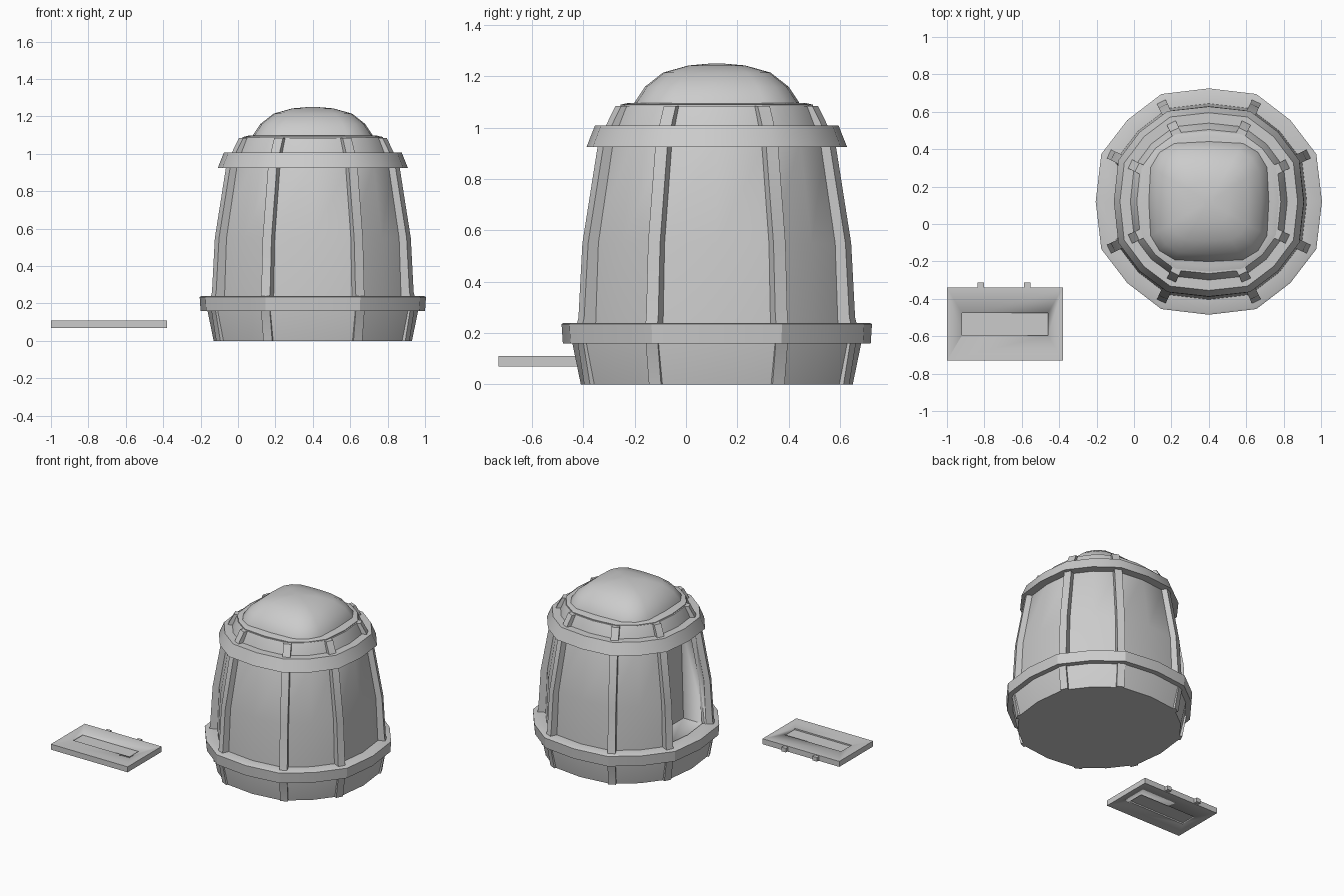
import bpy, bmesh, math
from mathutils import Vector

if "Cube" in bpy.data.objects:
    bpy.data.objects.remove(bpy.data.objects["Cube"])

CX, CY = 0.40, 0.12          # pod centre
ROUND = ((1, 0), (0.95, 0.42), (0.72, 0.72))    # one eighth of the 16-sided outline
SQUARE = ((1, 0), (0.97, 0.57), (0.82, 0.82))   # squarer outline for the dome


def outline(r, z, square=0.0):
    a, b, c = [Vector(p).lerp(Vector(q), square) * r for p, q in zip(ROUND, SQUARE)]
    quarter = [a, b, c, Vector((b.y, b.x))]
    pts = []
    for k in range(4):
        for p in quarter:
            x, y = p
            for _ in range(k):
                x, y = -y, x
            pts.append((CX + x, CY + y, z))
    return pts


def finish(bm, name, angle=30):
    bmesh.ops.recalc_face_normals(bm, faces=bm.faces)
    me = bpy.data.meshes.new(name)
    bm.to_mesh(me)
    bm.free()
    ob = bpy.data.objects.new(name, me)
    bpy.context.collection.objects.link(ob)
    bpy.ops.object.select_all(action='DESELECT')
    ob.select_set(True)
    bpy.context.view_layer.objects.active = ob
    bpy.ops.object.shade_smooth_by_angle(angle=math.radians(angle))
    return ob


def loft(name, profile, closed=False, angle=30):
    """profile: (radius, z, squareness); closed joins last loop to first."""
    bm = bmesh.new()
    loops = [[bm.verts.new(p) for p in outline(*row)] for row in profile]
    pairs = list(zip(loops, loops[1:]))
    if closed:
        pairs.append((loops[-1], loops[0]))
    for lo, hi in pairs:
        n = len(lo)
        for i in range(n):
            j = (i + 1) % n
            bm.faces.new((lo[i], lo[j], hi[j], hi[i]))
    if not closed:
        bm.faces.new(loops[0][::-1])
        bm.faces.new(loops[-1])
    return finish(bm, name, angle)


def box(name, x0, x1, y0, y1, z0, z1, top_y=1.0):
    bm = bmesh.new()
    bmesh.ops.create_cube(bm, size=1)
    for v in bm.verts:
        t = top_y if v.co.z > 0 else 1.0
        v.co = ((x0 + x1) / 2 + v.co.x * (x1 - x0),
                (y0 + y1) / 2 + v.co.y * (y1 - y0) * t,
                (z0 + z1) / 2 + v.co.z * (z1 - z0))
    return finish(bm, name)


def cut(target, cutter):
    mod = target.modifiers.new("cut", 'BOOLEAN')
    mod.operation = 'DIFFERENCE'
    mod.solver = 'EXACT'
    mod.object = cutter
    bpy.context.view_layer.objects.active = target
    bpy.ops.object.modifier_apply(modifier=mod.name)
    bpy.data.objects.remove(cutter)


# Body shell with a doorway recess on the -x side
body = loft("body", [(0.53, 0, 0), (0.565, 0.17, 0), (0.565, 0.20, 0), (0.525, 0.21, 0),
                     (0.51, 0.55, 0.05), (0.445, 0.95, 0.1), (0.39, 1.075, 0.2),
                     (0.385, 1.085, 0.2)])
cut(body, box("doorway_cutter", CX - 0.8, CX - 0.32, CY - 0.205, CY + 0.205, 0.235, 0.935, 0.86))

# Horizontal bands
loft("lower_band", [(0.55, 0.16, 0), (0.60, 0.16, 0), (0.605, 0.235, 0),
                    (0.595, 0.24, 0), (0.50, 0.24, 0)], closed=True)
loft("upper_band", [(0.43, 0.925, 0.1), (0.508, 0.925, 0.1), (0.475, 1.008, 0.1),
                    (0.40, 1.008, 0.1)], closed=True)

# Top plate and dome
loft("top_plate", [(0.375, 1.06, 0.35), (0.375, 1.09, 0.35), (0.345, 1.097, 0.5)])
loft("dome", [(0.325, 1.08, 1), (0.32, 1.10, 1), (0.28, 1.16, 1), (0.21, 1.215, 1),
              (0.11, 1.243, 1), (0.03, 1.25, 1)], angle=40)

# Eight vertical ribs, in mirrored pairs
RIB = [(0.572, 0.0), (0.602, 0.17), (0.602, 0.20), (0.585, 0.26), (0.568, 0.55),
       (0.500, 0.94), (0.455, 1.03), (0.425, 1.085)]


def rib(angle):
    bm = bmesh.new()
    out = Vector((math.cos(angle), math.sin(angle), 0))
    side = Vector((-out.y, out.x, 0)) * 0.026
    centre = Vector((CX, CY, 0))
    rows = []
    for r, z in RIB:
        if z < 0.2:
            r -= 0.012
        base = centre + Vector((0, 0, z))
        rows.append([bm.verts.new(base + out * (r - d) + side * s)
                     for d, s in ((0, -1), (0, 1), (0.075, 1), (0.075, -1))])
    for lo, hi in zip(rows, rows[1:]):
        for i in range(4):
            j = (i + 1) % 4
            bm.faces.new((lo[i], lo[j], hi[j], hi[i]))
    bm.faces.new(rows[0])
    bm.faces.new(rows[-1])
    finish(bm, "rib")


for k in range(4):
    for s in (-1, 1):
        rib(k * math.pi / 2 + s * math.radians(25.5))

# Detached door lying flat, with a shallow panel on both faces and two hinges
door = box("door", -1.0, -0.38, -0.73, -0.34, 0.07, 0.11)
for z0, z1 in ((0.10, 0.13), (0.05, 0.08)):
    cut(door, box("panel_cutter", -0.92, -0.46, -0.595, -0.475, z0, z1))
for x in (-0.82, -0.57):
    box("door_hinge", x - 0.017, x + 0.017, -0.35, -0.313, 0.075, 0.105)
